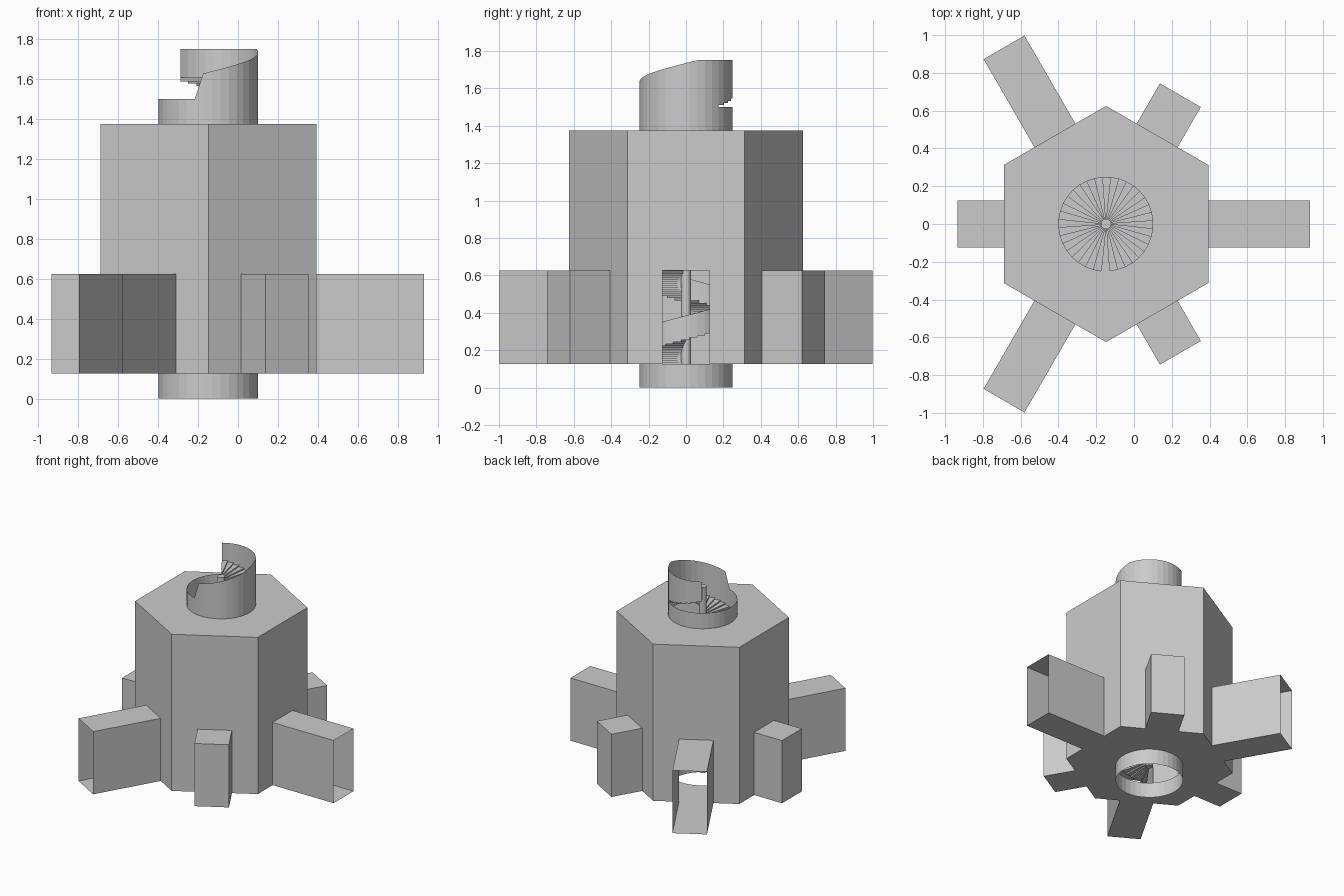
import bpy, bmesh
from math import radians, cos, sin
from mathutils import Vector

if "Cube" in bpy.data.objects:
    bpy.data.objects.remove(bpy.data.objects["Cube"], do_unlink=True)

GREY = (0.6, 0.6, 0.6, 1)
mat = bpy.data.materials.new("plain grey")
mat.use_nodes = True
mat.diffuse_color = GREY
mat.node_tree.nodes["Principled BSDF"].inputs["Base Color"].default_value = GREY

CX = -0.148                          # axis of the tower
APOTHEM, CORNER, HALF = 0.541, 0.625, 0.125
FLOOR, ARM_TOP, ROOF = 0.125, 0.625, 1.375
R, POST = 0.25, 0.028
PITCH, STEP, START, COUNT = 0.4, 10, -126, 133


def polar(r, deg, z=0.0, side=0.0):
    a = radians(deg)
    return Vector((CX + r * cos(a) - side * sin(a), r * sin(a) + side * cos(a), z))


def finish(bm, name, weld=True):
    if weld:
        bmesh.ops.remove_doubles(bm, verts=bm.verts, dist=1e-4)
    mesh = bpy.data.meshes.new(name)
    bm.to_mesh(mesh)
    bm.free()
    mesh.materials.append(mat)
    ob = bpy.data.objects.new(name, mesh)
    bpy.context.scene.collection.objects.link(ob)
    return ob


def face(bm, pts):
    return bm.faces.new([bm.verts.new(p) for p in pts])


def plate(name, outline, up):
    # flat plate with a round stair well in the middle
    bm = bmesh.new()
    z = outline[0].z
    ring = [polar(R, 4 + STEP * i, z) for i in range(36)]
    for loop in (outline, ring):
        vs = [bm.verts.new(p) for p in loop]
        for a, b in zip(vs, vs[1:] + vs[:1]):
            bm.edges.new((a, b))
    bmesh.ops.triangle_fill(bm, edges=bm.edges, use_beauty=True)
    for f in bm.faces:
        f.normal_update()
        if f.normal.z * up < 0:
            f.normal_flip()
    bmesh.ops.dissolve_limit(bm, angle_limit=0.01, verts=bm.verts, edges=bm.edges)
    finish(bm, name)


def ring_wall(name, z0, z1):
    bm = bmesh.new()
    for i in range(36):
        a, b = 4 + STEP * i, 14 + STEP * i
        face(bm, [polar(R, a, z0), polar(R, b, z0), polar(R, b, z1), polar(R, a, z1)])
    finish(bm, name)


# hexagonal hall walls, each with a doorway
bm = bmesh.new()
star = []
for i in range(6):
    d = 60 * i
    c0, c1 = d - 30, d + 30
    length = 1.08 if i % 2 == 0 else 0.787
    face(bm, [polar(CORNER, c0, FLOOR), polar(APOTHEM, d, FLOOR, -HALF),
              polar(APOTHEM, d, ARM_TOP, -HALF), polar(APOTHEM, d, ARM_TOP, HALF),
              polar(APOTHEM, d, FLOOR, HALF), polar(CORNER, c1, FLOOR),
              polar(CORNER, c1, ROOF), polar(CORNER, c0, ROOF)])
    star += [polar(CORNER, c0, FLOOR), polar(APOTHEM, d, FLOOR, -HALF),
             polar(length, d, FLOOR, -HALF), polar(length, d, FLOOR, HALF),
             polar(APOTHEM, d, FLOOR, HALF)]
finish(bm, "hall_walls")
plate("hall_floor", star, -1)
plate("hall_roof", [polar(CORNER, 30 + 60 * i, ROOF) for i in range(6)], 1)

# passages: long ones open at the end, short ones closed
for i in range(6):
    d, is_long = 60 * i, i % 2 == 0
    far = 1.08 if is_long else 0.787

    def p(r, s, z):
        return polar(r, d, z, s * HALF)
    bm = bmesh.new()
    face(bm, [p(APOTHEM, -1, FLOOR), p(far, -1, FLOOR), p(far, -1, ARM_TOP), p(APOTHEM, -1, ARM_TOP)])
    face(bm, [p(far, 1, FLOOR), p(APOTHEM, 1, FLOOR), p(APOTHEM, 1, ARM_TOP), p(far, 1, ARM_TOP)])
    face(bm, [p(APOTHEM, -1, ARM_TOP), p(far, -1, ARM_TOP), p(far, 1, ARM_TOP), p(APOTHEM, 1, ARM_TOP)])
    if not is_long:
        face(bm, [p(far, -1, FLOOR), p(far, 1, FLOOR), p(far, 1, ARM_TOP), p(far, -1, ARM_TOP)])
    finish(bm, ("long_passage_" if is_long else "short_passage_") + str(i // 2 + 1))

# round collars below the floor and above the roof
ring_wall("lower_collar", 0, FLOOR)
ring_wall("upper_collar", ROOF, 1.5)


# spiral stair
def rise(deg):
    return 0.262 + PITCH * deg / 360


bm = bmesh.new()
for j in range(COUNT):
    a = START + STEP * j
    b = a + STEP
    lo = rise(a)
    hi = lo + 0.02
    q = [[polar(r, t, z) for r, t in ((POST, a), (R, a), (R, b), (POST, b))] for z in (lo, hi)]
    face(bm, q[1])
    face(bm, q[0][::-1])
    for k in (0, 2):
        n = k + 1
        face(bm, [q[0][k], q[0][n], q[1][n], q[1][k]])
finish(bm, "spiral_steps", weld=False)

# spiral rail: low inside the hall, tall above the roof
TALL = 110


def rail_top(j):
    z = rise(START + STEP * j)
    if j < TALL:
        return z + 0.123
    return 1.5 if j == TALL else min(z + 0.273, 1.75)


bm = bmesh.new()
for j in range(COUNT):
    a = START + STEP * j
    b = a + STEP
    lo = rise(a)
    end = rise(b) + 0.123 if j == TALL - 1 else rail_top(j + 1)
    face(bm, [polar(R, a, lo), polar(R, b, lo), polar(R, b, end), polar(R, a, rail_top(j))])
finish(bm, "spiral_rail")

# central post
bm = bmesh.new()
bmesh.ops.create_cone(bm, cap_ends=True, segments=16, radius1=POST, radius2=POST, depth=1.48)
bmesh.ops.translate(bm, verts=bm.verts, vec=(CX, 0, 0.86))
finish(bm, "central_post")
